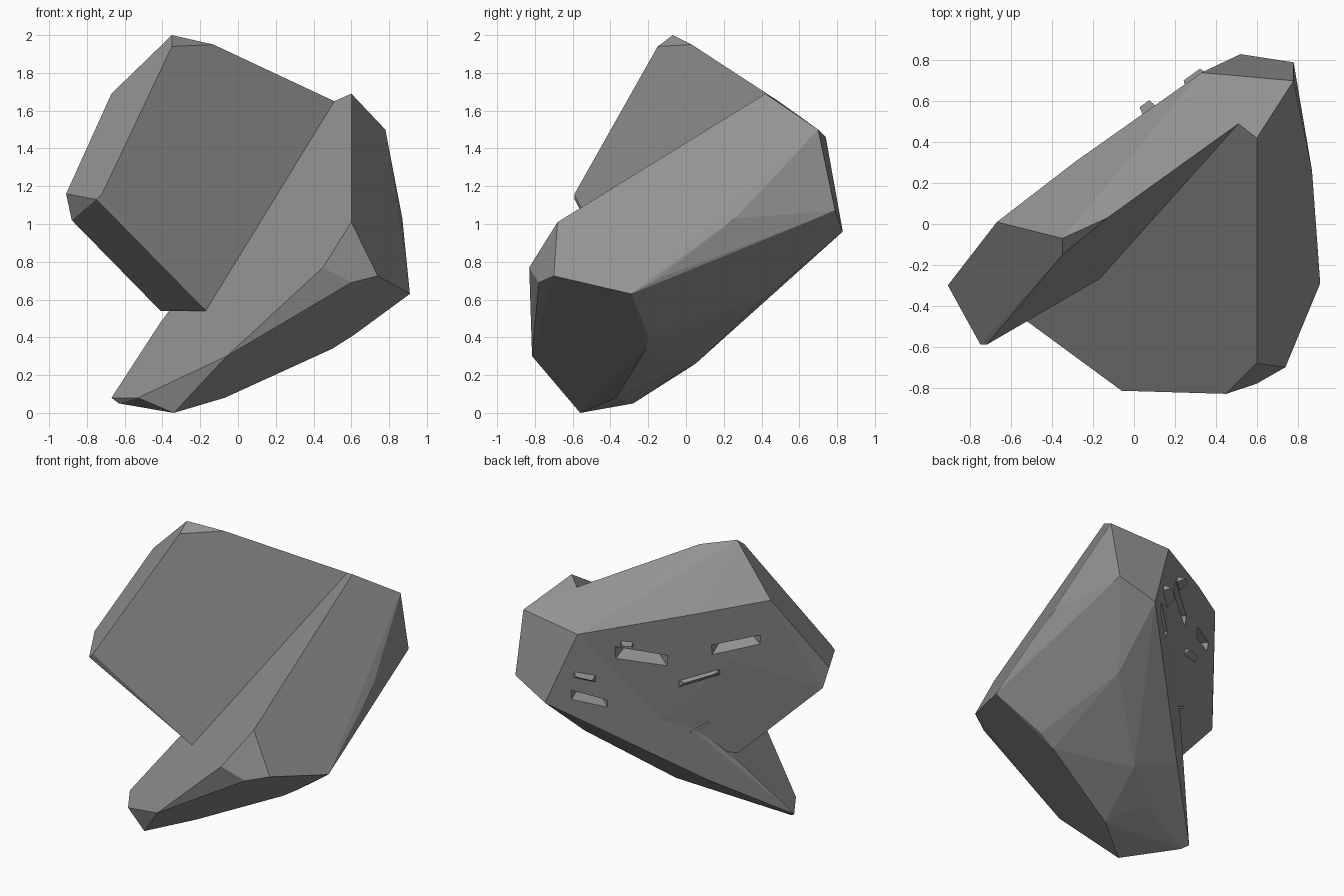
import bpy
import bmesh
import math
from mathutils import Vector

default_cube = bpy.data.objects.get("Cube")
if default_cube:
    bpy.data.objects.remove(default_cube, do_unlink=True)

# One grey stone colour
stone = bpy.data.materials.new("grey_stone")
stone.use_nodes = True
grey = (0.29, 0.29, 0.29, 1)
stone.diffuse_color = grey
shader = next(n for n in stone.node_tree.nodes if n.type == "BSDF_PRINCIPLED")
shader.inputs["Base Color"].default_value = grey
shader.inputs["Roughness"].default_value = 0.9


def make_hull(name, points):
    """Closed convex chunk of stone around the given corner points."""
    bm = bmesh.new()
    for point in points:
        bm.verts.new(point)
    result = bmesh.ops.convex_hull(bm, input=bm.verts)
    unused = {g for g in result["geom_interior"] + result["geom_unused"]
              if isinstance(g, bmesh.types.BMVert)}
    bmesh.ops.delete(bm, geom=list(unused), context="VERTS")
    bmesh.ops.recalc_face_normals(bm, faces=bm.faces)
    mesh = bpy.data.meshes.new(name)
    bm.to_mesh(mesh)
    bm.free()
    mesh.materials.append(stone)
    chunk = bpy.data.objects.new(name, mesh)
    bpy.context.scene.collection.objects.link(chunk)
    return chunk


def combine(target, other, operation):
    """Apply a boolean to the target and remove the helper chunk."""
    other.hide_render = True
    modifier = target.modifiers.new("combine", "BOOLEAN")
    modifier.operation = operation
    modifier.solver = "EXACT"
    modifier.object = other
    bpy.context.view_layer.objects.active = target
    bpy.ops.object.modifier_apply(modifier=modifier.name)
    bpy.data.objects.remove(other, do_unlink=True)


def wall(x, z, outward):
    """Point on the rough back wall, moved outward by a distance."""
    return Vector((x, 0.49 + 0.72 * x, z)) + outward * Vector((-0.58, 0.81, 0))


def wedge(name, start, end, height, outer, inner):
    """Tapered wedge along the wall, wide at one depth and narrow at the other."""
    points = []
    for x, z in (start, end):
        points += [wall(x, z + side * height, outer) for side in (-1, 1)]
    for blend in (0.3, 0.7):
        x, z = (a + (b - a) * blend for a, b in zip(start, end))
        points += [wall(x, z + height * 0.3, inner)]
    return make_hull(name, points)


# Corners shared by the two slabs along the step between them
step_low = (-0.17, -0.27, 0.54)
step_high = (0.51, 0.49, 1.65)
back_shoulder = (0.33, 0.74, 1.46)
back_middle = (0.1, 0.43, 0.62)

# Upper slab: the square leaning block
peak = (-0.35, -0.07, 2.0)
peak_front = (-0.35, -0.15, 1.94)
peak_side = (-0.13, 0.03, 1.95)
rear_corner = (-0.67, 0.01, 1.69)
far_corner = (-0.91, -0.3, 1.16)
front_corner = (-0.72, -0.59, 1.16)
front_bevel = (-0.75, -0.59, 1.13)
under_corner = (-0.88, -0.27, 1.02)
inner_corner = (-0.19, -0.24, 0.6)
inner_bevel = (-0.23, -0.24, 0.57)
under_rear = (-0.41, 0, 0.54)
face_top = (0.46, 0.47, 1.66)
upper_back = [(-0.28, 0.31, 1.6), (0.08, 0.55, 1.47), (-0.45, 0.12, 1.25),
              (-0.6, -0.04, 1.08), (-0.33, 0.07, 0.62), (0.25, 0.62, 1.1)]
upper_slab = make_hull("upper_slab", [
    peak, peak_front, peak_side, rear_corner, far_corner, front_corner,
    front_bevel, under_corner, inner_corner, inner_bevel, under_rear,
    face_top, step_low, step_high, back_shoulder, back_middle] + upper_back)

# Lower slab: the long sloping block with the pointed foot
ridge_top = (0.6, 0.42, 1.69)
ridge_bottom = (0.6, -0.68, 1.01)
nose = (0.45, -0.83, 0.77)
nose_side = (0.6, -0.78, 0.69)
nose_rear = (0.74, -0.7, 0.725)
side_corner = (0.91, -0.29, 0.63)
side_top = (0.78, 0.7, 1.5)
foot_front = (-0.06, -0.815, 0.3)
foot_base = (-0.34, -0.56, 0)
foot_edge = (-0.53, -0.47, 0.08)
foot_tip = (-0.67, -0.25, 0.08)
foot_under = (-0.63, -0.28, 0.05)
step_end = (-0.41, 0, 0.48)
# Rough underside corners
side_edge = [(0.9, -0.15, 0.71), (0.84, 0.12, 1.02), (0.87, 0.26, 1.03),
             (0.78, 0.79, 1.07), (0.52, 0.83, 0.96)]
underside = [(-0.07, -0.37, 0.08), (0.5, -0.21, 0.34), (0.61, -0.2, 0.41),
             (0.04, 0.05, 0.26), (0.49, 0.43, 0.62), (-0.25, 0.13, 0.36),
             (-0.2, -0.14, 0.15)]
rock = make_hull("rock", [
    ridge_top, ridge_bottom, nose, nose_side, nose_rear, side_corner,
    side_top, foot_front, foot_base, foot_edge, foot_tip, foot_under,
    step_low, step_high, step_end, back_shoulder, back_middle]
    + side_edge + underside)
combine(rock, upper_slab, "UNION")

# Chipped grooves across the broken back
grooves = [((-0.68, 1.4), (-0.3, 1.3), 0.08),
           ((-0.2, 1.22), (0.2, 1.32), 0.09),
           ((0.12, 0.9), (0.42, 1.02), 0.08),
           ((-0.4, 0.8), (-0.2, 0.66), 0.05)]
for start, end, height in grooves:
    combine(rock, wedge("groove_cutter", start, end, height, 0.12, -0.14),
            "DIFFERENCE")

# Raised knobs and ledges on the broken back
ledges = [((0.02, 1.36), (0.14, 1.38), 0.07, 0.05),
          ((-0.5, 1.18), (-0.1, 1.02), 0.1, -0.02),
          ((0.2, 1.1), (0.4, 1.16), 0.08, 0.03)]
for start, end, height, outward in ledges:
    combine(rock, wedge("ledge", start, end, height, -0.16, outward), "UNION")

# Merge coplanar facets and keep every face flat
bm = bmesh.new()
bm.from_mesh(rock.data)
bmesh.ops.remove_doubles(bm, verts=bm.verts, dist=0.002)
bmesh.ops.dissolve_limit(bm, angle_limit=math.radians(2),
                         verts=bm.verts, edges=bm.edges)
for face in bm.faces:
    face.smooth = False
    face.material_index = 0
bm.to_mesh(rock.data)
bm.free()
